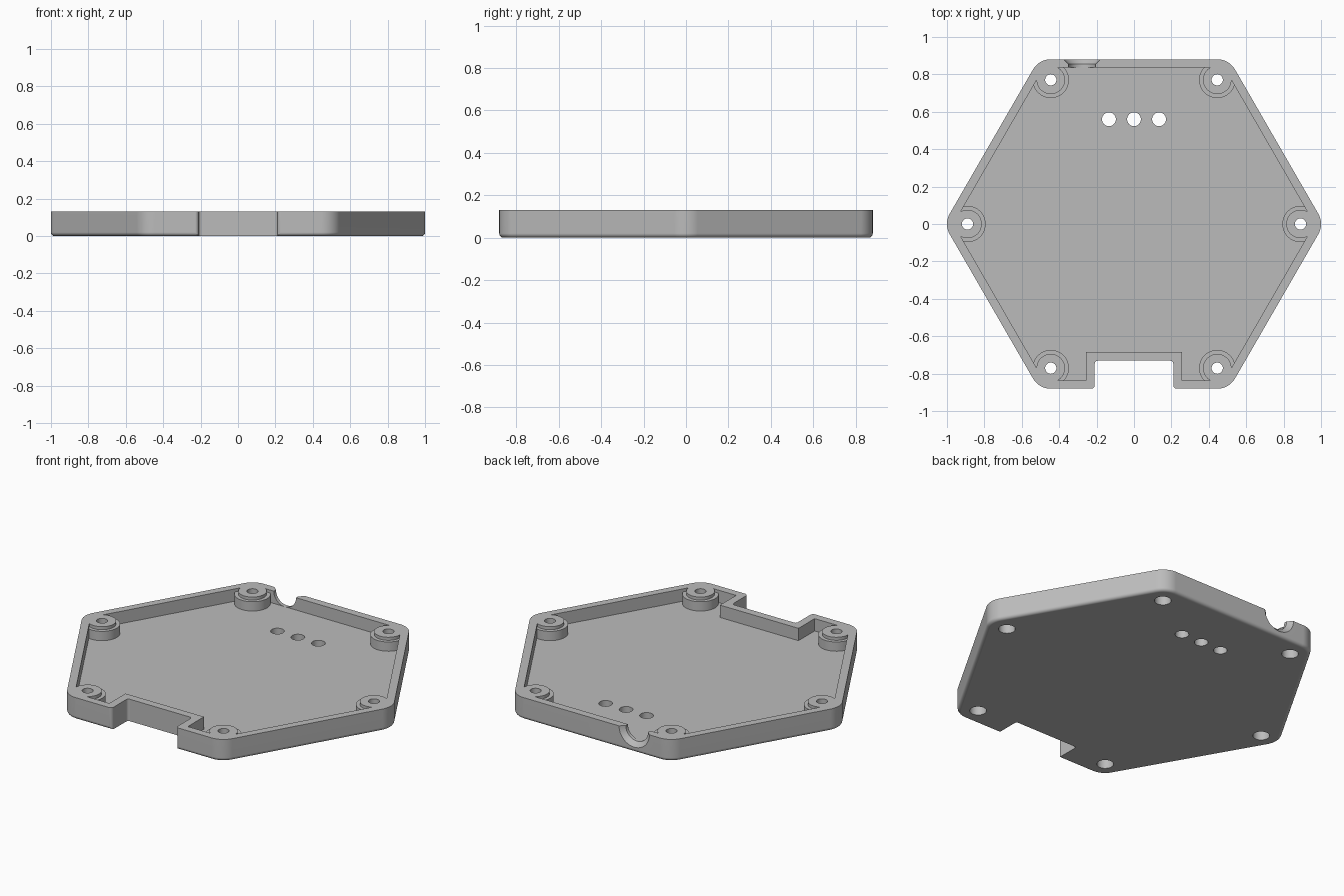
import bpy
import bmesh
import math
from mathutils import Vector

cube = bpy.data.objects.get("Cube")
if cube:
    bpy.data.objects.remove(cube, do_unlink=True)

HEIGHT = 0.13
FLOOR = 0.057
SCREW_R = 0.89      # distance of the screw posts from the centre
CORNERS = [Vector((math.cos(math.radians(60 * i)), math.sin(math.radians(60 * i)), 0))
           for i in range(6)]

grey = bpy.data.materials.new("light grey plastic")
grey.use_nodes = True
colour = (0.5, 0.5, 0.5, 1)
grey.diffuse_color = colour
grey.node_tree.nodes["Principled BSDF"].inputs["Base Color"].default_value = colour


def rounded(points, radii, steps=10):
    """Round the corners of a flat outline."""
    result = []
    for i, p in enumerate(points):
        p, r = Vector(p).to_3d(), radii[i]
        if r == 0:
            result.append(p)
            continue
        u = (Vector(points[i - 1]).to_3d() - p).normalized()
        v = (Vector(points[(i + 1) % len(points)]).to_3d() - p).normalized()
        half = u.angle(v) / 2
        centre = p + (u + v).normalized() * r / math.sin(half)
        start = (p + u * r / math.tan(half) - centre).normalized()
        end = (p + v * r / math.tan(half) - centre).normalized()
        result += [centre + start.slerp(end, k / steps) * r for k in range(steps + 1)]
    return result


def finish(bm, name):
    bmesh.ops.recalc_face_normals(bm, faces=bm.faces)
    mesh = bpy.data.meshes.new(name)
    bm.to_mesh(mesh)
    bm.free()
    mesh.materials.append(grey)
    obj = bpy.data.objects.new(name, mesh)
    bpy.context.collection.objects.link(obj)
    return obj


def prism(name, outline, z0, z1, bottom_round=0):
    bm = bmesh.new()
    base = bm.faces.new([bm.verts.new((p.x, p.y, z0)) for p in outline])
    top = bmesh.ops.extrude_face_region(bm, geom=[base], use_keep_orig=True)["geom"]
    bmesh.ops.translate(bm, verts=[g for g in top if isinstance(g, bmesh.types.BMVert)],
                        vec=(0, 0, z1 - z0))
    if bottom_round:
        edges = [e for e in bm.edges if all(abs(v.co.z - z0) < 1e-5 for v in e.verts)]
        bmesh.ops.bevel(bm, geom=edges, offset=bottom_round, segments=4,
                        profile=0.5, affect='EDGES')
    return finish(bm, name)


def lathe(name, profile, position, along_y=False, sides=48):
    """Solid of stacked rings; profile is a list of (radius, height)."""
    bm = bmesh.new()
    rings = []
    for r, h in profile:
        ring = []
        for k in range(sides):
            a = 2 * math.pi * k / sides
            x, y = r * math.cos(a), r * math.sin(a)
            co = Vector((x, h, y)) if along_y else Vector((x, y, h))
            ring.append(bm.verts.new(co + Vector(position)))
        rings.append(ring)
    for low, high in zip(rings, rings[1:]):
        for k in range(sides):
            n = (k + 1) % sides
            bm.faces.new((low[k], low[n], high[n], high[k]))
    bm.faces.new(rings[0])
    bm.faces.new(rings[-1])
    return finish(bm, name)


def cut(target, cutter):
    mod = target.modifiers.new("cut", 'BOOLEAN')
    mod.operation, mod.solver, mod.object = 'DIFFERENCE', 'EXACT', cutter
    bpy.context.view_layer.objects.active = target
    bpy.ops.object.modifier_apply(modifier=mod.name)
    bpy.data.objects.remove(cutter, do_unlink=True)


def hexagon(radius):
    size = SCREW_R + radius * 2 / math.sqrt(3)
    return rounded([c * size for c in CORNERS], [radius] * 6)


# Hexagonal tray body with a rounded lower edge
tray = prism("hexagonal_tray", hexagon(0.11), 0, HEIGHT, bottom_round=0.02)

# Cavity, leaving the walls round the front recess and the stepped screw posts
cavity = prism("cavity", hexagon(0.065), FLOOR, 0.2)
recess_wall = [(-0.257, -1), (0.257, -1), (0.257, -0.685), (-0.257, -0.685)]
cut(cavity, prism("recess_wall", rounded(recess_wall, [0] * 4), -0.1, 0.3))
for c in CORNERS:
    post = [(0.097, 0), (0.097, 0.112), (0.076, 0.112), (0.076, 0.3)]
    cut(cavity, lathe("post", post, c * SCREW_R))
cut(tray, cavity)

# Front recess through the full height
recess = [(-0.3, -1), (0.3, -1), (0.3, -0.881), (0.21, -0.881), (0.21, -0.731),
          (-0.21, -0.731), (-0.21, -0.881), (-0.3, -0.881)]
cut(tray, prism("recess", rounded(recess, [0, 0, 0, 0.02, 0.015, 0.015, 0.02, 0], 5),
                -0.1, 0.3))

# Screw holes, counterbored from below
for c in CORNERS:
    hole = [(0.045, -0.1), (0.045, 0.06), (0.03, 0.06), (0.03, 0.3)]
    cut(tray, lathe("screw_hole", hole, c * SCREW_R, sides=32))

# Row of three holes in the floor
for x in (-0.134, 0, 0.134):
    cut(tray, lathe("floor_hole", [(0.037, -0.1), (0.037, 0.2)], (x, 0.56, 0), sides=32))

# Flared cable opening in the back wall
cable = [(0.073, -0.08), (0.073, -0.025), (0.1, 0), (0.1, 0.05)]
cut(tray, lathe("cable_opening", cable, (-0.278, 0.881, HEIGHT), along_y=True))

# Smooth round surfaces, keep the edges sharp
bpy.ops.object.select_all(action='DESELECT')
tray.select_set(True)
bpy.context.view_layer.objects.active = tray
bpy.ops.object.shade_smooth_by_angle(angle=math.radians(30))
weighted = tray.modifiers.new("weighted_normals", 'WEIGHTED_NORMAL')
weighted.keep_sharp = True
